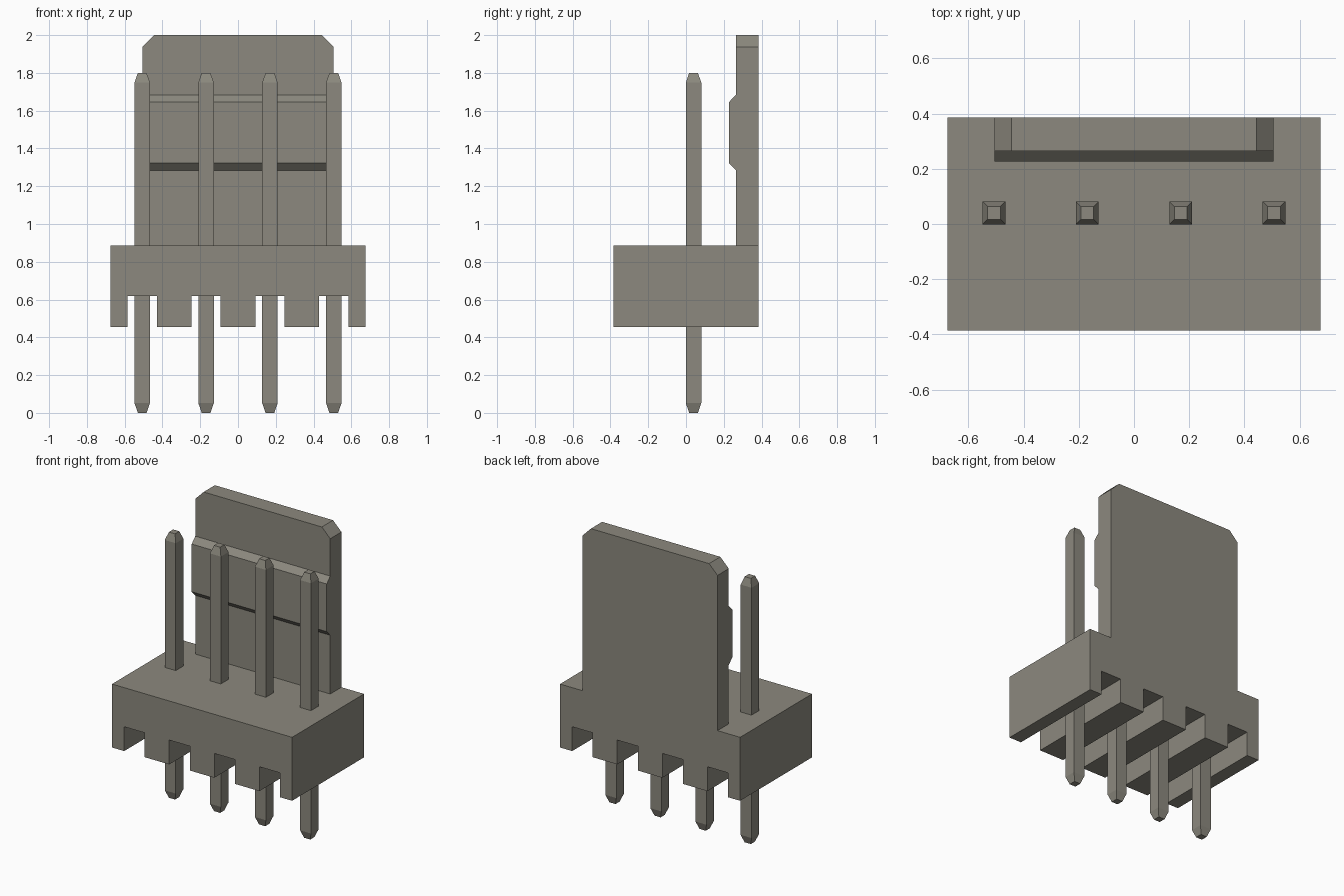
import bpy, bmesh
from mathutils import Matrix

cube = bpy.data.objects.get("Cube")
if cube:
    bpy.data.objects.remove(cube, do_unlink=True)

PITCH = 0.338
PIN_X = [(i - 1.5) * PITCH for i in range(4)]
PIN_Y = 0.04
BASE_BOTTOM, BASE_TOP = 0.455, 0.885
BASE_X, BASE_Y = 0.675, 0.385

grey = bpy.data.materials.new("warm grey")
grey.use_nodes = True
colour = (0.262, 0.25, 0.21, 1)
grey.diffuse_color = colour
grey.node_tree.nodes["Principled BSDF"].inputs["Base Color"].default_value = colour


def finish(name, bm):
    bmesh.ops.recalc_face_normals(bm, faces=bm.faces)
    mesh = bpy.data.meshes.new(name)
    bm.to_mesh(mesh)
    bm.free()
    mesh.materials.append(grey)
    obj = bpy.data.objects.new(name, mesh)
    bpy.context.collection.objects.link(obj)
    return obj


def extrude_profile(name, points, offset):
    """Extrude a closed outline of 3D points into a solid."""
    bm = bmesh.new()
    face = bm.faces.new([bm.verts.new(p) for p in points])
    ext = bmesh.ops.extrude_face_region(bm, geom=[face])
    bmesh.ops.translate(bm, vec=offset,
                        verts=[v for v in ext["geom"] if isinstance(v, bmesh.types.BMVert)])
    return finish(name, bm)


# Base block: comb outline with a slot under each pin
SLOT_HALF, SLOT_TOP = 0.077, 0.62
outline = [(BASE_X, BASE_TOP), (-BASE_X, BASE_TOP), (-BASE_X, BASE_BOTTOM)]
for x in PIN_X:
    a, b = x - SLOT_HALF, x + SLOT_HALF
    outline += [(a, BASE_BOTTOM), (a, SLOT_TOP), (b, SLOT_TOP), (b, BASE_BOTTOM)]
outline.append((BASE_X, BASE_BOTTOM))
extrude_profile("base_block", [(x, -BASE_Y, z) for x, z in outline], (0, 2 * BASE_Y, 0))

# Locking tab: flat plate with clipped top corners
TAB_X, TAB_Y, CLIP = 0.506, 0.265, 0.063
tab = [(-TAB_X, BASE_TOP), (TAB_X, BASE_TOP), (TAB_X, 2 - CLIP),
       (TAB_X - CLIP, 2), (CLIP - TAB_X, 2), (-TAB_X, 2 - CLIP)]
extrude_profile("locking_tab", [(x, TAB_Y, z) for x, z in tab], (0, BASE_Y - TAB_Y, 0))

# Locking ridge: bevelled bar across the inner side of the tab
ridge = [(TAB_Y, 1.283), (0.227, 1.322), (0.227, 1.645), (TAB_Y, 1.684)]
extrude_profile("locking_ridge", [(-TAB_X, y, z) for y, z in ridge], (2 * TAB_X, 0, 0))

# Square pins with tapered ends, lofted through square rings
PIN_RINGS = [(0.0, 0.023), (0.052, 0.041), (1.748, 0.041), (1.8, 0.023)]
for i, x in enumerate(PIN_X):
    bm = bmesh.new()
    rings = [[bm.verts.new((x + sx * h, PIN_Y + sy * h, z))
              for sx, sy in ((-1, -1), (1, -1), (1, 1), (-1, 1))] for z, h in PIN_RINGS]
    for low, high in zip(rings, rings[1:]):
        for k in range(4):
            n = (k + 1) % 4
            bm.faces.new((low[k], low[n], high[n], high[k]))
    bm.faces.new(rings[0])
    bm.faces.new(rings[-1])
    finish(f"pin_{i + 1}", bm)
